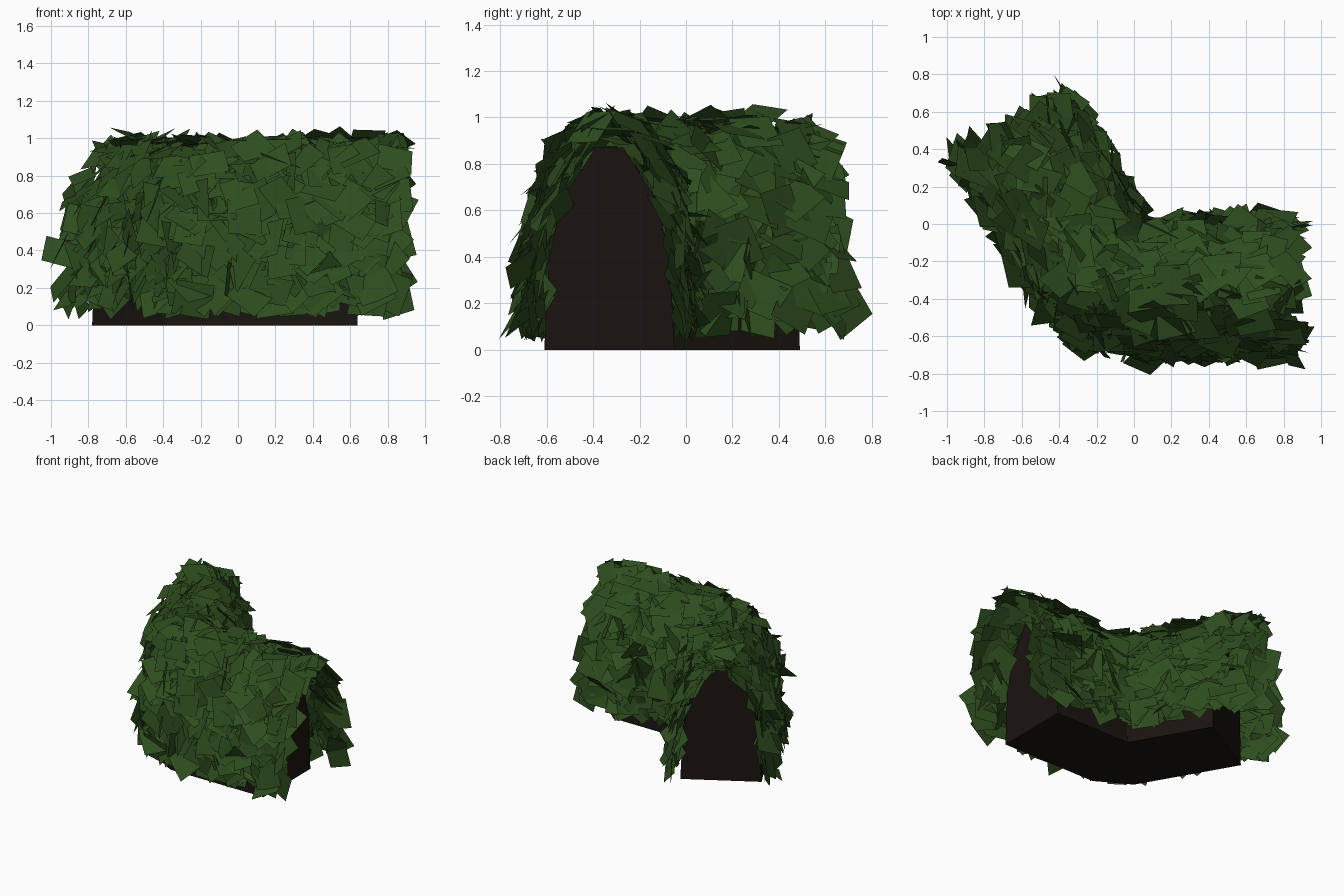
import bpy, bmesh, math, random
from mathutils import Vector, Matrix

if "Cube" in bpy.data.objects:
    bpy.data.objects.remove(bpy.data.objects["Cube"])

random.seed(11)
PIVOT = Vector((0.017, -0.05, 0))   # inner corner of the bend
TURN = math.radians(60)


def material(name, rgb):
    m = bpy.data.materials.new(name)
    m.diffuse_color = (*rgb, 1)
    m.use_nodes = True
    m.node_tree.nodes["Principled BSDF"].inputs["Base Color"].default_value = m.diffuse_color
    return m


def finish(bm, name, mat):
    me = bpy.data.meshes.new(name)
    bm.to_mesh(me)
    bm.free()
    me.materials.append(mat)
    ob = bpy.data.objects.new(name, me)
    bpy.context.collection.objects.link(ob)
    return ob


# Dark core: one profile (outward distance, height) swept through four sections
core_profile = [(0, 0), (0.02, 0.4), (0.08, 0.65), (0.22, 0.87),
                (0.34, 0.87), (0.48, 0.65), (0.54, 0.4), (0.56, 0)]
sections = [((0.64, -0.05), (0, -1)),
            (PIVOT.xy, (-0.28, -1)),
            (PIVOT.xy, (-0.727, -0.741)),
            ((-0.295, 0.49), (-0.866, -0.5))]
bm = bmesh.new()
rings = [[bm.verts.new((b[0] + r * d[0], b[1] + r * d[1], z)) for r, z in core_profile]
         for b, d in sections]
n = len(core_profile)
for a, b in zip(rings, rings[1:]):
    for i in range(n):
        j = (i + 1) % n
        bm.faces.new((a[i], a[j], b[j], b[i]))
bm.faces.new(rings[0])
bm.faces.new(rings[-1][::-1])
bmesh.ops.remove_doubles(bm, verts=bm.verts, dist=1e-4)
bmesh.ops.recalc_face_normals(bm, faces=bm.faces)
finish(bm, "hedge_core", material("bark", (0.010, 0.007, 0.005)))

# Leaf shell: flat cards scattered over a larger profile following the same bend
shell = [Vector(p) for p in [(-0.07, 0.13), (-0.04, 0.5), (0.02, 0.7), (0.11, 0.88), (0.22, 0.97),
                             (0.34, 0.97), (0.46, 0.88), (0.55, 0.7), (0.61, 0.5), (0.64, 0.13)]]
lengths = [(b - a).length for a, b in zip(shell, shell[1:])]
ARM, R = 0.83, 0.64


def place(u, r, z, nr, nz):
    """Map path distance and profile position to a world point and normal."""
    if u < 0:                                   # straight arm towards +x
        along, ang = -u, 0
    elif u < TURN * R:                          # bend
        along, ang = 0, u / R
    else:                                       # angled arm
        along, ang = -(u - TURN * R), TURN
    rot = Matrix.Rotation(-ang, 3, 'Z')
    return PIVOT + rot @ Vector((along, -r, z)), rot @ Vector((0, -nr, nz))


def sample():
    while True:
        u = random.uniform(-ARM, ARM + TURN * R)
        k = random.choices(range(len(lengths)), lengths)[0]
        a, b = shell[k], shell[k + 1]
        r, z = a.lerp(b, random.random())
        if 0 < u < TURN * R and random.random() > max(r, 0) / R:
            continue
        d = (b - a).normalized()
        return place(u, r, z, -d.y, d.x)


bm = bmesh.new()
centres = []
while len(centres) < 800:
    # keep the most isolated of a few candidates so the cover has no holes
    p, nrm = max((sample() for _ in range(4)),
                 key=lambda s: min(((s[0] - c).length_squared for c in centres), default=9))
    base = p.copy()
    p += nrm * random.uniform(-0.06, 0.035)
    nrm = (nrm + Vector((0, 0, 0.17)) + Vector([random.gauss(0, 0.3) for _ in range(3)])).normalized()
    rot = nrm.to_track_quat('Z', 'Y').to_matrix() @ Matrix.Rotation(random.uniform(0, math.tau), 3, 'Z')
    w, h = random.uniform(0.065, 0.11), random.uniform(0.065, 0.11)
    skew = random.uniform(-0.02, 0.02)
    pts = [p + rot @ Vector((x * w + y * skew, y * h, 0))
           for x, y in ((-1, -1), (1, -1), (1, 1), (-1, 1))]
    low = min(q.z for q in pts)
    if low < 0.025:                     # lift cards that would touch the ground
        lift = 0.025 - low + random.uniform(0, 0.05)
        for q in pts:
            q.z += lift
    bm.faces.new([bm.verts.new(q) for q in pts])
    centres.append(base)
finish(bm, "hedge_leaves", material("leaf", (0.027, 0.075, 0.013)))
